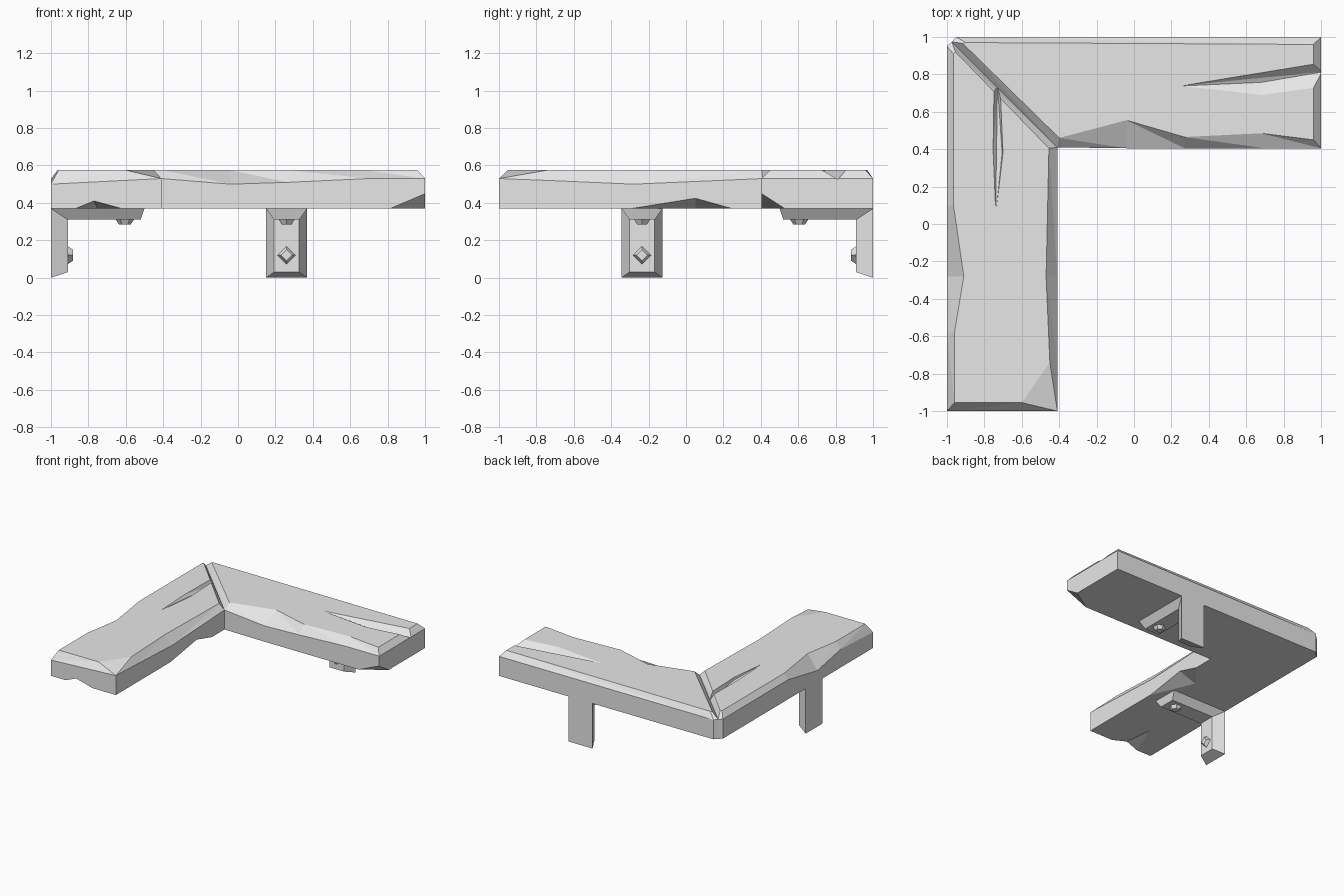
import bpy
import bmesh
from mathutils import Vector, Matrix

UNDERSIDE = 0.37
TOP = 0.575

start_cube = bpy.data.objects.get("Cube")
if start_cube:
    bpy.data.objects.remove(start_cube, do_unlink=True)

stone_grey = bpy.data.materials.new("plain_grey")
stone_grey.use_nodes = True
stone_grey.diffuse_color = (0.8, 0.8, 0.8, 1)
stone_grey.node_tree.nodes["Principled BSDF"].inputs["Base Color"].default_value = (0.8, 0.8, 0.8, 1)


def make_object(name, bm):
    """Turn a bmesh into a flat shaded object."""
    bmesh.ops.recalc_face_normals(bm, faces=bm.faces)
    mesh = bpy.data.meshes.new(name)
    bm.to_mesh(mesh)
    bm.free()
    mesh.materials.append(stone_grey)
    obj = bpy.data.objects.new(name, mesh)
    bpy.context.collection.objects.link(obj)
    return obj


def make_plank(name, stations):
    """Each station is (side point, chamfer height, top point) around the outline."""
    bm = bmesh.new()
    bottom = [bm.verts.new((*side, UNDERSIDE)) for side, height, top in stations]
    middle = [bm.verts.new((*side, height)) for side, height, top in stations]
    upper = [bm.verts.new((*top, TOP)) for side, height, top in stations]
    bm.faces.new(bottom)
    bm.faces.new(upper)
    count = len(stations)
    for i in range(count):
        j = (i + 1) % count
        bm.faces.new((bottom[i], bottom[j], middle[j], middle[i]))
        bm.faces.new((middle[i], middle[j], upper[i]))
        bm.faces.new((middle[j], upper[j], upper[i]))
    return make_object(name, bm)


def chip(plank, *points):
    """Carve the convex hull of the points out of the plank."""
    bm = bmesh.new()
    for point in points:
        bm.verts.new(point)
    bmesh.ops.convex_hull(bm, input=bm.verts)
    cutter = make_object("chip_cutter", bm)
    cutter.hide_render = True
    modifier = plank.modifiers.new("chip", "BOOLEAN")
    modifier.operation = "DIFFERENCE"
    modifier.solver = "EXACT"
    modifier.object = cutter
    depsgraph = bpy.context.evaluated_depsgraph_get()
    carved = bpy.data.meshes.new_from_object(plank.evaluated_get(depsgraph))
    plank.modifiers.clear()
    plank.data = carved
    bpy.data.objects.remove(cutter, do_unlink=True)


# Back plank, from the inner corner around to the mitre
back_plank = make_plank("back_plank", [
    ((-0.41, 0.41), 0.53, (-0.40, 0.46)),
    ((-0.04, 0.405), 0.50, (-0.04, 0.555)),
    ((0.27, 0.405), 0.51, (0.27, 0.465)),
    ((0.70, 0.405), 0.53, (0.68, 0.485)),
    ((1, 0.405), 0.53, (0.96, 0.45)),
    ((1, 1), 0.53, (0.96, 0.96)),
    ((-0.95, 1), 0.53, (-0.90, 0.97)),
    ((-0.974, 0.974), 0.53, (-0.915, 0.965)),
])

# Right plank, from the inner corner around to the mitre
right_plank = make_plank("right_plank", [
    ((-0.41, 0.41), 0.53, (-0.455, 0.405)),
    ((-0.41, -0.28), 0.50, (-0.47, -0.28)),
    ((-0.41, -0.74), 0.52, (-0.45, -0.74)),
    ((-0.41, -1), 0.53, (-0.60, -0.955)),
    ((-1, -1), 0.50, (-0.96, -0.955)),
    ((-1, -0.58), 0.52, (-0.96, -0.58)),
    ((-1, -0.28), 0.46, (-0.91, -0.28)),
    ((-1, 0.10), 0.53, (-0.965, 0.10)),
    ((-1, 0.95), 0.53, (-0.965, 0.91)),
    ((-0.974, 0.974), 0.53, (-0.955, 0.92)),
])

# Long cracks in the upper faces
chip(back_plank, (0.23, 0.737, 0.577),
     (0.68, 0.685, 0.578), (0.68, 0.80, 0.578), (0.68, 0.757, 0.535),
     (1.02, 0.73, 0.579), (1.02, 0.868, 0.579), (1.02, 0.815, 0.525))
chip(right_plank, (-0.74, 0.04, 0.577),
     (-0.755, 0.37, 0.578), (-0.70, 0.38, 0.578), (-0.705, 0.38, 0.555),
     (-0.75, 0.74, 0.579), (-0.715, 0.74, 0.579), (-0.73, 0.74, 0.53))

# Broken lower edges
chip(back_plank, (0.81, 0.404, 0.369), (1.001, 0.404, 0.45),
     (1.001, 0.53, 0.369), (1.1, 0.3, 0.3))
chip(right_plank, (-0.409, -0.30, 0.369), (-0.409, 0.25, 0.369),
     (-0.409, 0.05, 0.425), (-0.56, 0.05, 0.369), (-0.3, 0, 0.3))
chip(right_plank, (-0.87, -1.001, 0.369), (-0.62, -1.001, 0.369),
     (-0.77, -1.001, 0.41), (-0.75, -0.7, 0.369), (-0.75, -1.1, 0.3))


def make_bolt(name, sides, radius, place):
    """Short tapered stud with its base at the origin of the placing matrix."""
    bm = bmesh.new()
    bmesh.ops.create_cone(bm, cap_ends=True, segments=sides, radius1=radius,
                          radius2=radius * 0.6, depth=0.03,
                          matrix=place @ Matrix.Translation((0, 0, 0.012)))
    make_object(name, bm)


def make_bracket(name, place):
    """L bracket: local x along the wall, local y away from it."""
    outer = [(0, 0), (0, UNDERSIDE), (0.5, UNDERSIDE)]
    inner = [(0.09, 0.03), (0.09, 0.31), (0.48, 0.31)]
    bm = bmesh.new()

    def row(profile, x):
        return [bm.verts.new(place @ Vector((x, y, z))) for y, z in profile]

    rows = [row(outer, -0.11), row(outer, 0.11), row(inner, 0.067), row(inner, -0.067)]
    for first, second in zip(rows, rows[1:] + rows[:1]):
        for i in range(2):
            bm.faces.new((first[i], first[i + 1], second[i + 1], second[i]))
    for end in (0, 2):
        bm.faces.new([line[end] for line in rows])
    make_object(name, bm)

    toward_room = Matrix.Rotation(-1.5708, 4, "X")
    downward = Matrix.Rotation(3.1416, 4, "X")
    make_bolt(name + "_wall_bolt", 4, 0.05,
              place @ Matrix.Translation((0, 0.09, 0.12)) @ toward_room)
    make_bolt(name + "_shelf_bolt", 6, 0.05,
              place @ Matrix.Translation((0, 0.395, 0.31)) @ downward)


# Wall brackets under each plank
make_bracket("back_bracket",
             Matrix.Translation((0.26, 1, 0)) @ Matrix.Rotation(3.14159, 4, "Z"))
make_bracket("right_bracket",
             Matrix.Translation((-1, -0.235, 0)) @ Matrix.Rotation(-1.5708, 4, "Z"))
